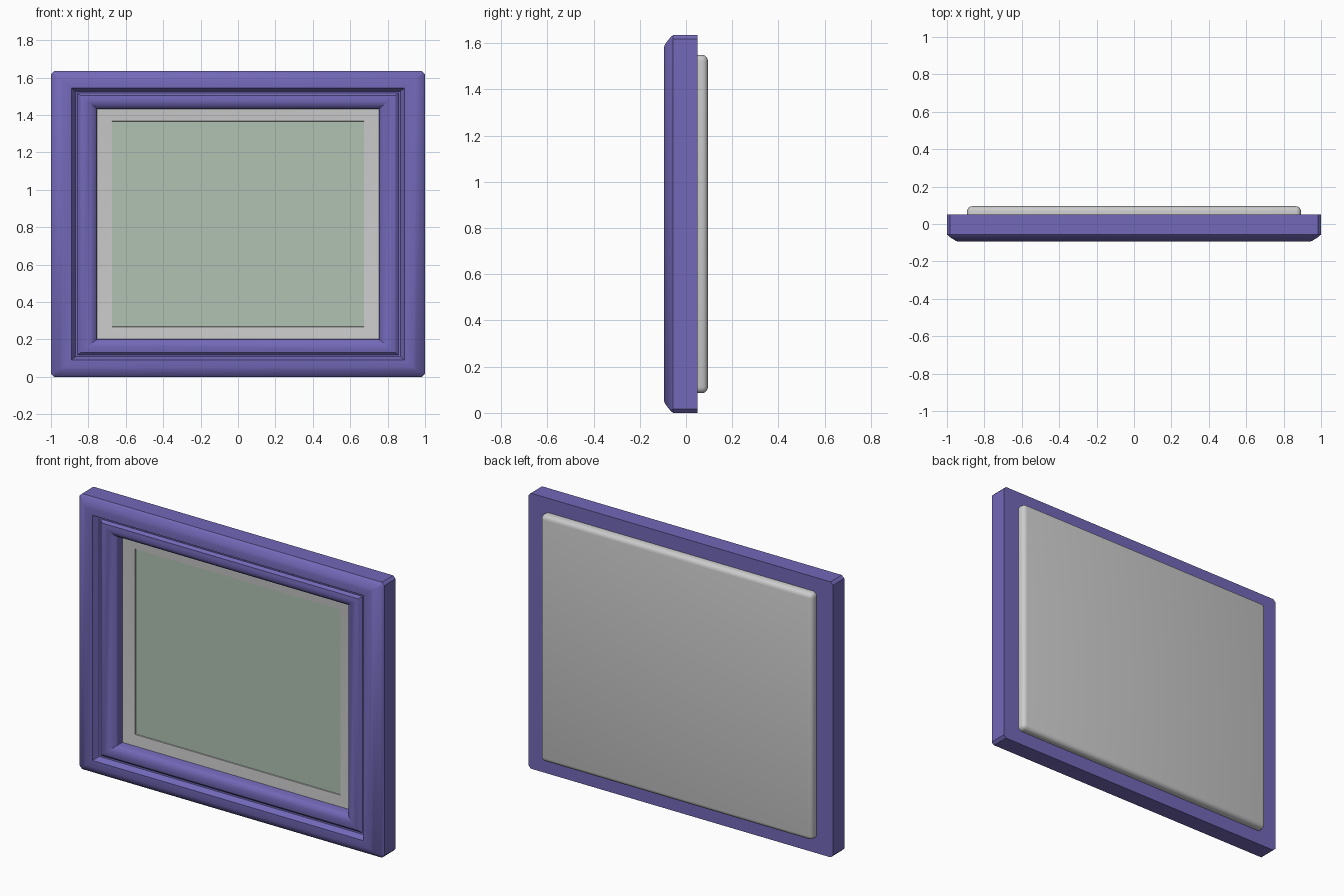
import bpy, bmesh

if "Cube" in bpy.data.objects:
    bpy.data.objects.remove(bpy.data.objects["Cube"])

HX, HZ, CZ = 1.0, 0.8175, 0.8175   # half width, half height, centre height
KX = 1.22                          # side rails are wider than top and bottom rails


def material(name, rgb):
    m = bpy.data.materials.new(name)
    m.diffuse_color = (*rgb, 1)
    m.use_nodes = True
    m.node_tree.nodes["Principled BSDF"].inputs["Base Color"].default_value = m.diffuse_color
    return m


def finish(bm, name, mat=None, angle=0.45):
    bmesh.ops.remove_doubles(bm, verts=bm.verts, dist=0.0002)
    bmesh.ops.recalc_face_normals(bm, faces=bm.faces)
    me = bpy.data.meshes.new(name)
    bm.to_mesh(me)
    bm.free()
    ob = bpy.data.objects.new(name, me)
    bpy.context.collection.objects.link(ob)
    if mat:
        me.materials.append(mat)
    bpy.ops.object.select_all(action='DESELECT')
    ob.select_set(True)
    bpy.context.view_layer.objects.active = ob
    bpy.ops.object.shade_smooth_by_angle(angle=angle)
    return ob


def mitred_ring(name, profile, mat=None):
    """Sweep a closed (inset, y, corner cut) profile round the rectangle."""
    bm = bmesh.new()
    rings = []
    for d, y, c in profile:
        x, z = HX - d * KX, HZ - d
        pts = [(x - c, z), (x, z - c), (x, c - z), (x - c, -z),
               (c - x, -z), (-x, c - z), (-x, z - c), (c - x, z)]
        rings.append([bm.verts.new((px, y, pz + CZ)) for px, pz in pts])
    for a, b in zip(rings, rings[1:] + rings[:1]):
        for i in range(8):
            j = (i + 1) % 8
            bm.faces.new((a[i], a[j], b[j], b[i]))
    return finish(bm, name, mat)


def block(name, hx, z0, z1, y0, y1, mat=None, bevel=0):
    bm = bmesh.new()
    bmesh.ops.create_cube(bm, size=1)
    for v in bm.verts:
        v.co = (v.co.x * 2 * hx,
                (y0 + y1) / 2 + v.co.y * (y1 - y0),
                (z0 + z1) / 2 + v.co.z * (z1 - z0))
    if bevel:
        # round the rear edges and the corners
        edges = [e for e in bm.edges if any(v.co.y > y1 - 1e-4 for v in e.verts)]
        bmesh.ops.bevel(bm, geom=edges, offset=bevel, segments=4,
                        profile=0.5, affect='EDGES')
    return finish(bm, name, mat, 0.6)


purple = material("purple_paint", (0.17, 0.14, 0.48))
green = material("grey_green", (0.44, 0.54, 0.45))

# moulded frame: chamfered outer edge, flat ridge, groove, bead, inner wall
mitred_ring("frame", [
    (0.0, 0.05, 0.016), (0.0, -0.056, 0.016), (0.010, -0.068, 0.010),
    (0.040, -0.091, 0.0), (0.050, -0.0945, 0.0), (0.090, -0.0935, 0.0),
    (0.108, -0.062, 0.0), (0.116, -0.060, 0.0), (0.130, -0.074, 0.0),
    (0.145, -0.078, 0.0), (0.165, -0.074, 0.0), (0.185, -0.064, 0.0),
    (0.197, -0.050, 0.0), (0.202, -0.030, 0.0), (0.202, 0.05, 0.0)], purple)

# sloping mat around the picture
mitred_ring("mat", [
    (0.190, -0.010, 0.0), (0.267, -0.002, 0.0), (0.269, 0.006, 0.0),
    (0.269, 0.020, 0.0), (0.190, 0.020, 0.0)])

# picture pane and padded rear panel
block("picture_pane", 0.685, 0.255, 1.38, 0.003, 0.015, green)
block("back_panel", 0.893, 0.085, 1.55, 0.022, 0.095, bevel=0.027)
